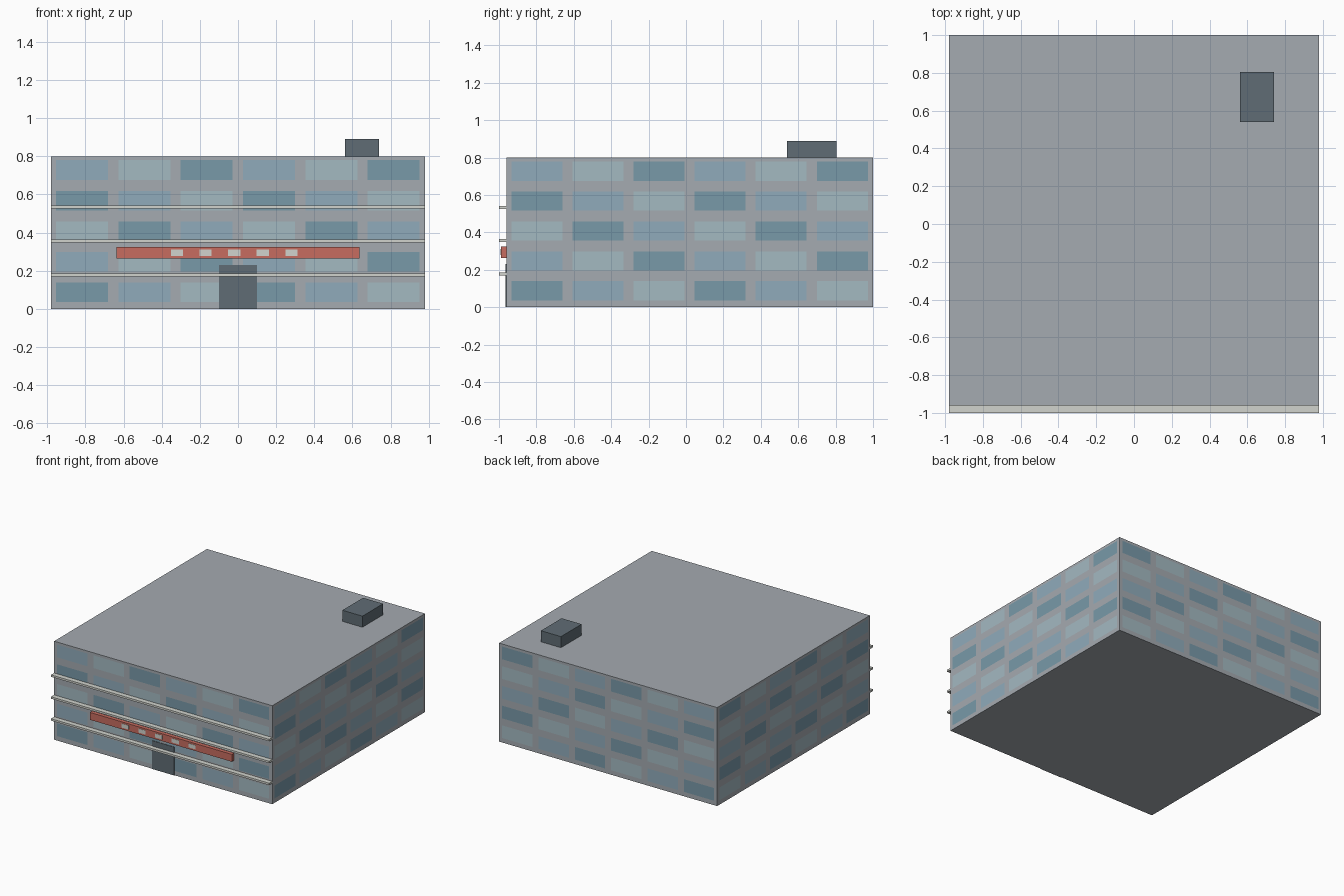
import bpy, bmesh

if "Cube" in bpy.data.objects:
    bpy.data.objects.remove(bpy.data.objects["Cube"])


def material(name, rgb):
    # 0-255 display colour converted to linear
    m = bpy.data.materials.new(name)
    m.diffuse_color = [(c / 255) ** 2.2 for c in rgb] + [1]
    m.use_nodes = True
    m.node_tree.nodes["Principled BSDF"].inputs["Base Color"].default_value = m.diffuse_color
    return m


WALL = material("wall_grey", (163, 169, 175))
GLASS = [material("glass_dark", (120, 152, 167)),
         material("glass_mid", (143, 170, 186)),
         material("glass_light", (162, 184, 192))]
DARK = material("dark_grey", (96, 108, 116))
RED = material("sign_red", (198, 108, 96))
PALE = material("pale_trim", (208, 210, 204))


def finish(bm, name, mats):
    mesh = bpy.data.meshes.new(name)
    bm.to_mesh(mesh)
    bm.free()
    for m in mats:
        mesh.materials.append(m)
    ob = bpy.data.objects.new(name, mesh)
    bpy.context.collection.objects.link(ob)
    return ob


def box(name, x, y, z, mat):
    bm = bmesh.new()
    bmesh.ops.create_cube(bm, size=1)
    for v in bm.verts:
        v.co = [a[0] + (c + 0.5) * (a[1] - a[0]) for c, a in zip(v.co, (x, y, z))]
    return finish(bm, name, [mat])


# Main block: walls gridded so that alternate cells are flush window panes
X0, X1, Y0, Y1, H = -0.98, 0.98, -0.96, 1.0, 0.8
COLS, ROWS = 6, 5


def cuts(start, length, n, a, b):
    pitch = length / n
    inner = [start + (i + f) * pitch for i in range(n) for f in (a, b)]
    return [start] + inner + [start + length]


zs = cuts(0, H, ROWS, 0.225, 0.87)
xs = cuts(X0, X1 - X0, COLS, 0.08, 0.915)
ys = cuts(Y0, Y1 - Y0, COLS, 0.08, 0.915)
walls = [(xs, lambda u, z: (u, Y0, z)), (xs, lambda u, z: (u, Y1, z)),
         (ys, lambda u, z: (X0, u, z)), (ys, lambda u, z: (X1, u, z))]

bm = bmesh.new()
for us, place in walls:
    for i in range(len(us) - 1):
        for j in range(len(zs) - 1):
            quad = [(us[i], zs[j]), (us[i + 1], zs[j]),
                    (us[i + 1], zs[j + 1]), (us[i], zs[j + 1])]
            f = bm.faces.new([bm.verts.new(place(*p)) for p in quad])
            if i % 2 and j % 2:
                f.material_index = 1 + (i // 2 + j // 2) % 3
bmesh.ops.remove_doubles(bm, verts=bm.verts[:], dist=1e-4)
# Roof and floor close the open loops
caps = bmesh.ops.holes_fill(bm, edges=[e for e in bm.edges if e.is_boundary], sides=0)
for f in caps["faces"]:
    f.material_index = 0
bmesh.ops.recalc_face_normals(bm, faces=bm.faces[:])
finish(bm, "building_block", [WALL] + GLASS)

# Horizontal ledges across the front
for k in (1, 2, 3):
    z = 0.178 * k
    box(f"ledge_{k}", (X0, X1), (-1.0, Y0), (z - 0.008, z + 0.008), PALE)

# Entrance door
box("door", (-0.1, 0.1), (Y0 - 0.004, Y0 + 0.002), (0, 0.23), DARK)

# Sign band with plain pale blocks
box("sign_band", (-0.637, 0.637), (-0.989, Y0), (0.264, 0.324), RED)
for k in range(5):
    x = -0.352 + 0.15 * k
    box(f"sign_block_{k + 1}", (x, x + 0.064), (-0.991, -0.988), (0.278, 0.311), PALE)

# Rooftop plant unit
box("roof_unit", (0.56, 0.74), (0.54, 0.805), (H, 0.89), DARK)
